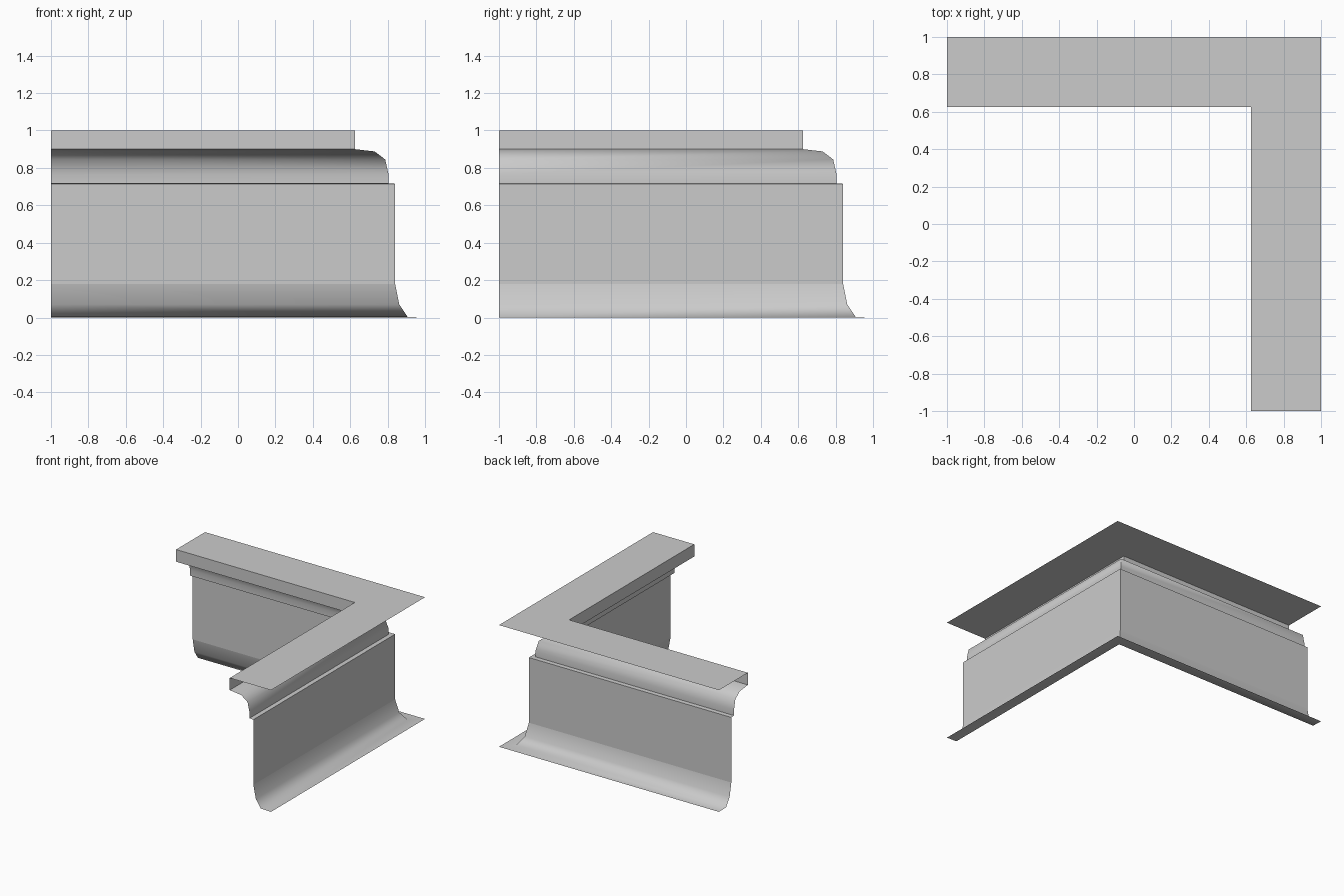
import bpy, bmesh, math

cube = bpy.data.objects.get("Cube")
if cube:
    bpy.data.objects.remove(cube, do_unlink=True)

# One plain grey plaster
grey = bpy.data.materials.new("grey plaster")
grey.use_nodes = True
colour = (0.6, 0.6, 0.6, 1)
grey.diffuse_color = colour
bsdf = grey.node_tree.nodes["Principled BSDF"]
bsdf.inputs["Base Color"].default_value = colour
bsdf.inputs["Roughness"].default_value = 0.6


def corner_strip(name, profile):
    """Sweep an open (offset, height) profile round the mitred L corner."""
    bm = bmesh.new()
    rows = []
    for d, z in profile:
        path = [(-1, d, z), (d, d, z), (d, -1, z)]
        rows.append([bm.verts.new(p) for p in path])
    for low, high in zip(rows, rows[1:]):
        for i in range(2):
            bm.faces.new((low[i], low[i + 1], high[i + 1], high[i]))
    mesh = bpy.data.meshes.new(name)
    bm.to_mesh(mesh)
    bm.free()
    mesh.materials.append(grey)
    obj = bpy.data.objects.new(name, mesh)
    bpy.context.collection.objects.link(obj)
    bpy.ops.object.select_all(action="DESELECT")
    obj.select_set(True)
    bpy.context.view_layer.objects.active = obj
    bpy.ops.object.shade_smooth_by_angle(angle=math.radians(62))
    return obj


# Profiles run from the outside top inwards and down, as thin sheets
corner_strip("top_flange", [(1, 1), (0.625, 1)])
corner_strip("cornice", [(0.625, 1), (0.625, 0.9), (0.73, 0.888),
                         (0.787, 0.845), (0.805, 0.765), (0.805, 0.717)])
corner_strip("step", [(0.805, 0.717), (0.84, 0.715)])
corner_strip("wall", [(0.84, 0.715), (0.84, 0.18)])
corner_strip("flared_foot", [(0.84, 0.18), (0.862, 0.07),
                             (0.907, 0.003), (1, 0)])
